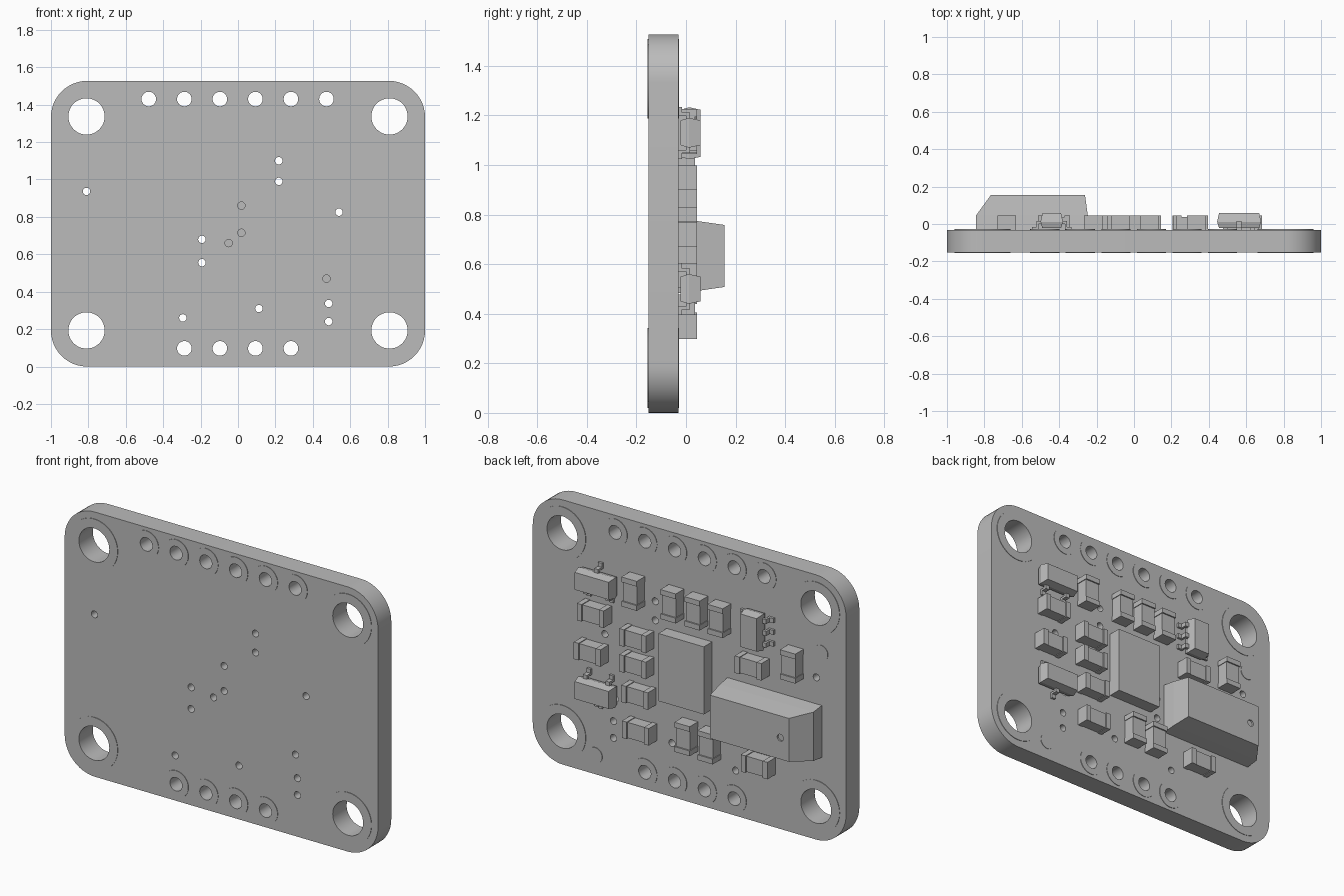
import bpy, bmesh, math

cube = bpy.data.objects.get("Cube")
if cube:
    bpy.data.objects.remove(cube, do_unlink=True)

grey = bpy.data.materials.new("plain_grey")
grey.use_nodes = True
grey.diffuse_color = (0.5, 0.5, 0.5, 1)
grey.node_tree.nodes["Principled BSDF"].inputs["Base Color"].default_value = (0.5, 0.5, 0.5, 1)

FRONT, BACK = -0.152, -0.031   # board faces along y
PAD = 0.003


def finish(name, bm, smooth=False):
    bmesh.ops.recalc_face_normals(bm, faces=bm.faces)
    mesh = bpy.data.meshes.new(name)
    bm.to_mesh(mesh)
    bm.free()
    mesh.materials.append(grey)
    obj = bpy.data.objects.new(name, mesh)
    bpy.context.collection.objects.link(obj)
    if smooth:
        bpy.ops.object.select_all(action='DESELECT')
        obj.select_set(True)
        bpy.context.view_layer.objects.active = obj
        bpy.ops.object.shade_smooth_by_angle(angle=math.radians(30))
    return obj


def circle(x, z, r, n=32):
    return [(x + r * math.cos(math.tau * i / n), z + r * math.sin(math.tau * i / n))
            for i in range(n)]


def plate(name, outlines, y0, y1):
    """Flat plate from closed outlines; inner outlines become holes."""
    curve = bpy.data.curves.new(name, 'CURVE')
    curve.dimensions = '2D'
    curve.fill_mode = 'BOTH'
    curve.extrude = (y1 - y0) / 2
    for pts in outlines:
        s = curve.splines.new('POLY')
        s.points.add(len(pts) - 1)
        for p, (x, z) in zip(s.points, pts):
            p.co = (x, z, 0, 1)
        s.use_cyclic_u = True
    tmp = bpy.data.objects.new(name + "_curve", curve)
    bpy.context.collection.objects.link(tmp)
    bpy.context.view_layer.update()
    mesh = bpy.data.meshes.new_from_object(tmp.evaluated_get(bpy.context.evaluated_depsgraph_get()))
    bm = bmesh.new()
    bm.from_mesh(mesh)
    bpy.data.objects.remove(tmp, do_unlink=True)
    bpy.data.meshes.remove(mesh)
    for v in bm.verts:
        x, z, h = v.co
        v.co = (x, (y0 + y1) / 2 - h, z)
    bmesh.ops.remove_doubles(bm, verts=bm.verts, dist=1e-5)
    for f in bm.faces:
        f.material_index = 0
    return finish(name, bm, True)


def loft(bm, *sections):
    """Stack of rectangles (y, x0, x1, z0, z1) joined into a solid."""
    rings = [[bm.verts.new((x, y, z)) for x, z in ((a, c), (b, c), (b, d), (a, d))]
             for y, a, b, c, d in sections]
    for lo, hi in zip(rings, rings[1:]):
        for i in range(4):
            j = (i + 1) % 4
            bm.faces.new((lo[i], lo[j], hi[j], hi[i]))
    bm.faces.new(rings[0][::-1])
    bm.faces.new(rings[-1])


def box(bm, cx, cz, w, d, y0, y1):
    r = (cx - w / 2, cx + w / 2, cz - d / 2, cz + d / 2)
    loft(bm, (y0, *r), (y1, *r))


# Board with mounting holes, pin holes and vias
mounts = [(sx * 0.81, z) for sx in (-1, 1) for z in (0.193, 1.337)]
pins = [(-0.477 + 0.19 * i, 1.43) for i in range(6)] + [(-0.287 + 0.19 * i, 0.097) for i in range(4)]
vias = [(0.218, 1.10), (0.218, 0.99), (0.018, 0.86), (0.018, 0.715), (-0.05, 0.66),
        (-0.193, 0.68), (-0.193, 0.555), (-0.295, 0.26), (0.112, 0.31), (0.485, 0.337),
        (0.485, 0.24), (0.473, 0.47), (0.54, 0.825), (-0.81, 0.936)]
R, W, H = 0.193, 1.0, 1.527
outline = []
for k, (cx, cz) in enumerate(((W - R, H - R), (R - W, H - R), (R - W, R), (W - R, R))):
    for i in range(13):
        a = math.pi / 2 * (k + i / 12)
        outline.append((cx + R * math.cos(a), cz + R * math.sin(a)))
holes = [circle(x, z, 0.097, 48) for x, z in mounts]
holes += [circle(x, z, 0.039) for x, z in pins]
holes += [circle(x, z, 0.02, 16) for x, z in vias]
plate("board", [outline] + holes, FRONT, BACK)

# Thin ring pads on both faces
rings = []
for x, z in mounts:
    rings += [circle(x, z, 0.15, 48), circle(x, z, 0.097, 48)]
for x, z in pins:
    rings += [circle(x, z, 0.078), circle(x, z, 0.039)]
plate("front_pads", rings, FRONT - PAD, FRONT)
plate("back_pads", rings, BACK, BACK + PAD)
plate("marker_dots", [circle(-0.84, 1.085, 0.045), circle(0.6, 0.11, 0.045)], BACK, BACK + PAD)

# Small two-ended components: body with slightly larger end caps
flat = [(0.58, 0.949), (0.6, 0.72), (0.31, 0.876), (0.31, 0.726), (0.297, 0.553),
        (0.292, 0.348), (-0.427, 0.915), (-0.466, 0.356)]
upright = [(0.332, 1.141), (0.083, 1.135), (-0.07, 1.135), (-0.217, 1.13),
           (-0.68, 0.992), (-0.006, 0.393), (-0.153, 0.385)]
for x, z, turned in [(*p, False) for p in flat] + [(*p, True) for p in upright]:
    bm = bmesh.new()

    def part(offset, length, width, top):
        if turned:
            box(bm, x, z + offset, width, length, BACK, top)
        else:
            box(bm, x + offset, z, length, width, BACK, top)
    part(0, 0.12, 0.09, 0.037)
    for s in (-1, 1):
        part(s * 0.07, 0.03, 0.098, 0.045)
    finish("chip_component", bm)


def lead(bm, x, z, dx, dz):
    """Bent lead that leaves the body along (dx, dz) and steps down to the board."""
    for start, end, y0, y1 in ((-0.02, 0.022, 0.0, 0.016), (0.01, 0.022, BACK, 0.016),
                               (0.01, 0.045, BACK, -0.017)):
        m, l = (start + end) / 2, end - start
        box(bm, x + dx * m, z + dz * m,
            l if dx else 0.026, l if dz else 0.026, y0, y1)


def package(name, x, z, w, d, leads):
    """Moulded body, widest at mid height, with leads."""
    bm = bmesh.new()

    def ring(y, inset):
        return (y, x - w / 2 + inset, x + w / 2 - inset, z - d / 2 + inset, z + d / 2 - inset)
    loft(bm, ring(-0.022, 0.01), ring(0.012, 0), ring(0.058, 0.01))
    for lx, lz, dx, dz in leads:
        lead(bm, x + lx, z + lz, dx, dz)
    finish(name, bm)


# Three-lead packages, one flipped, and the six-lead package
for name, z, s in (("upper_transistor", 1.13, 1), ("lower_transistor", 0.5, -1)):
    package(name, 0.562, z, 0.235, 0.12,
            [(0, s * 0.06, 0, s), (-0.072, -s * 0.06, 0, -s), (0.072, -s * 0.06, 0, -s)])
package("six_lead_chip", -0.44, 1.128, 0.12, 0.21,
        [(s * 0.06, k * 0.068, s, 0) for s in (-1, 1) for k in (-1, 0, 1)])

# Main chip
bm = bmesh.new()
box(bm, 0, 0.768, 0.29, 0.39, BACK, 0.045)
finish("main_chip", bm)

# Large sloped housing with a shallow round dimple
bm = bmesh.new()
loft(bm, (BACK, -0.845, -0.243, 0.483, 0.783), (0.045, -0.845, -0.247, 0.492, 0.774),
     (0.155, -0.765, -0.262, 0.508, 0.758))
housing = finish("large_housing", bm)
bm = bmesh.new()
box_points = [bm.verts.new((x, 0.145, z)) for x, z in circle(-0.71, 0.632, 0.02, 16)]
face = bm.faces.new(box_points)
new = bmesh.ops.extrude_face_region(bm, geom=[face])["geom"]
bmesh.ops.translate(bm, vec=(0, 0.03, 0), verts=[g for g in new if isinstance(g, bmesh.types.BMVert)])
cutter = finish("dimple_cutter", bm)
cutter.hide_render = True
cutter.hide_viewport = True
cut = housing.modifiers.new("dimple", 'BOOLEAN')
cut.operation = 'DIFFERENCE'
cut.solver = 'EXACT'
cut.object = cutter
